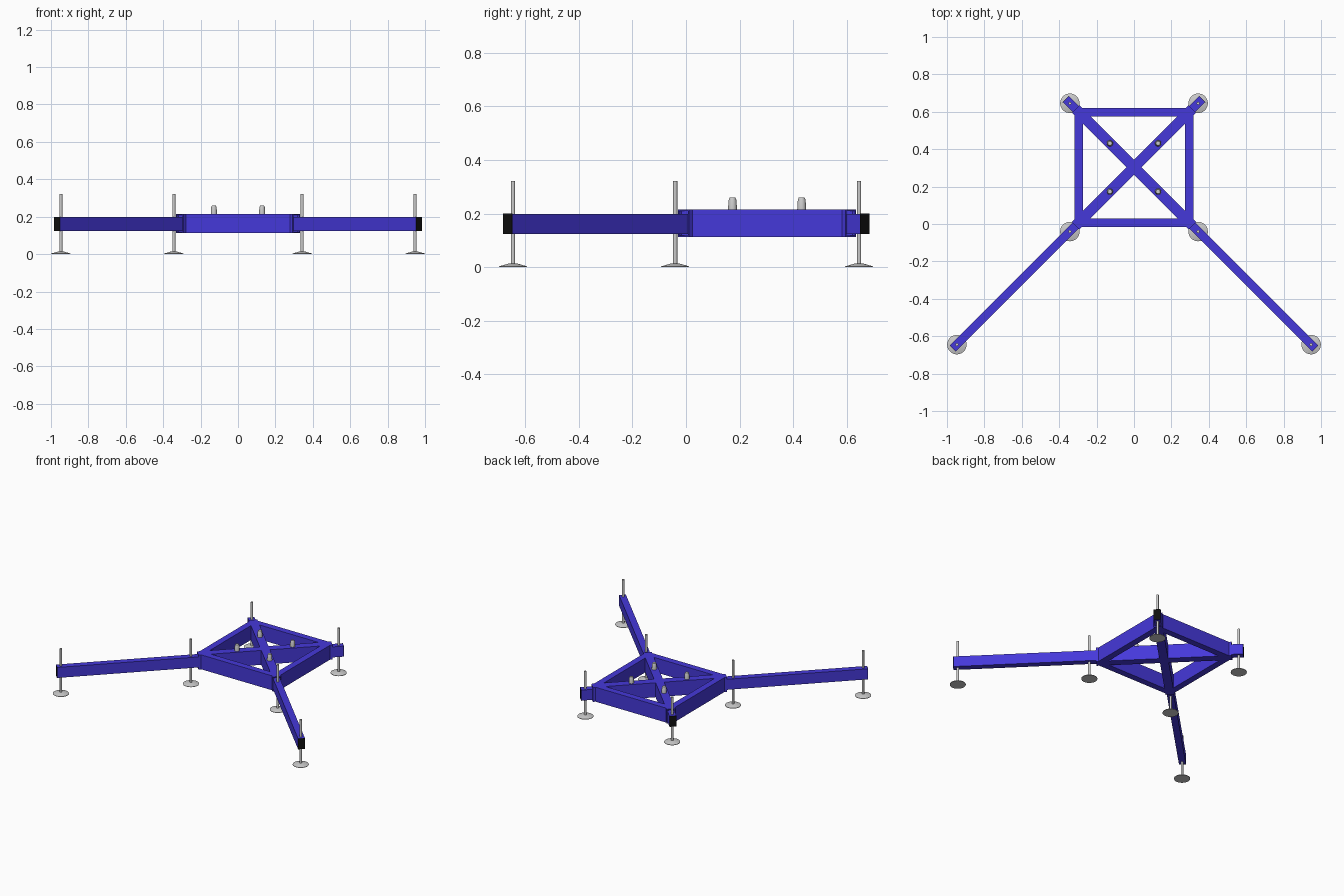
import bpy, bmesh
from math import radians, sqrt, pi, cos, sin
from mathutils import Matrix, Vector

if "Cube" in bpy.data.objects:
    bpy.data.objects.remove(bpy.data.objects["Cube"])

CY = 0.3025            # y of the frame centre
R2 = sqrt(2)


def material(name, rgb):
    m = bpy.data.materials.new(name)
    m.diffuse_color = (*rgb, 1)
    m.use_nodes = True
    m.node_tree.nodes["Principled BSDF"].inputs["Base Color"].default_value = m.diffuse_color
    return m


BLUE = material("blue_paint", (0.06, 0.04, 0.7))
BLACK = material("black_plastic", (0.005, 0.005, 0.005))


def add_object(name, bm, mat=None):
    bmesh.ops.recalc_face_normals(bm, faces=bm.faces)
    me = bpy.data.meshes.new(name)
    bm.to_mesh(me)
    bm.free()
    ob = bpy.data.objects.new(name, me)
    bpy.context.collection.objects.link(ob)
    if mat:
        me.materials.append(mat)
    return ob


def bar(name, angle, d0, d1, width, z0, z1, mat, offset=0.0):
    """Box running from d0 to d1 along a direction out of the frame centre."""
    bm = bmesh.new()
    bmesh.ops.create_cube(bm, size=1)
    bm.transform(Matrix.Translation((0, CY, 0)) @ Matrix.Rotation(angle, 4, 'Z')
                 @ Matrix.Translation(((d0 + d1) / 2, offset, (z0 + z1) / 2))
                 @ Matrix.Diagonal((d1 - d0, width, z1 - z0, 1)))
    return add_object(name, bm, mat)


def tube(name, angle, half, width, z0, z1, wall):
    """Open rectangular tube centred on the frame centre."""
    bm = bmesh.new()
    rings = []
    for x in (-half, half):
        for t in (0, wall):
            w = width / 2 - t
            rings.append([bm.verts.new((x, y, z)) for y, z in
                          ((-w, z0 + t), (w, z0 + t), (w, z1 - t), (-w, z1 - t))])
    for a, b in ((0, 2), (1, 3), (0, 1), (2, 3)):
        for i in range(4):
            j = (i + 1) % 4
            bm.faces.new((rings[a][i], rings[a][j], rings[b][j], rings[b][i]))
    bm.transform(Matrix.Translation((0, CY, 0)) @ Matrix.Rotation(angle, 4, 'Z'))
    return add_object(name, bm, BLUE)


def lathe(name, profile, x, y, steps=32):
    """Revolve an (r, z) profile about a vertical axis at x, y."""
    bm = bmesh.new()
    vs = [bm.verts.new((r, 0, z)) for r, z in profile]
    es = [bm.edges.new(p) for p in zip(vs, vs[1:])]
    bmesh.ops.spin(bm, geom=vs + es, cent=(0, 0, 0), axis=(0, 0, 1),
                   angle=2 * pi, steps=steps)
    bmesh.ops.remove_doubles(bm, verts=bm.verts, dist=1e-5)
    bm.transform(Matrix.Translation((x, y, 0)))
    ob = add_object(name, bm)
    bpy.ops.object.select_all(action='DESELECT')
    ob.select_set(True)
    bpy.context.view_layer.objects.active = ob
    bpy.ops.object.shade_smooth_by_angle(angle=radians(30))
    return ob


# Square outer frame
for i, side in enumerate(("right", "back", "left", "front")):
    bar(f"frame_beam_{side}", i * pi / 2 + pi / 2, -0.293, 0.293, 0.046,
        0.112, 0.215, BLUE, offset=-0.296)

# Crossed hollow tubes that receive the arms
for i in range(2):
    tube(f"cross_tube_{i + 1}", pi / 4 + i * pi / 2, 0.441, 0.057,
         0.112, 0.215, 0.006)

# Sliding arms with end caps: long at the front, short at the back
ARM_Z = (0.124, 0.199)
for name, deg, end in (("back_right", 45, 0.516), ("back_left", 135, 0.516),
                       ("front_left", 225, 1.369), ("front_right", 315, 1.369)):
    a = radians(deg)
    bar(f"arm_{name}", a, 0.25, end - 0.002, 0.045, *ARM_Z, BLUE)
    bar(f"arm_cap_{name}", a, end - 0.002, end, 0.046,
        ARM_Z[0] - 0.0005, ARM_Z[1] + 0.0005, BLACK)

# Levelling feet: flared pad and threaded rod in one turning
FOOT = ((0, 0), (0.052, 0), (0.052, 0.003), (0.018, 0.013),
        (0.008, 0.013), (0.008, 0.322), (0, 0.322))
for sx, side in ((-1, "left"), (1, "right")):
    for pos, x, y in (("outer_front", 0.947, -0.645),
                      ("inner_front", 0.343, -0.0405),
                      ("back", 0.343, 0.6455)):
        lathe(f"foot_{pos}_{side}", FOOT, sx * x, y)

# Locating pins on the cross
PIN = ((0, 0.205), (0.017, 0.205), (0.0165, 0.222), (0.0145, 0.25),
       (0.011, 0.259), (0, 0.259))
for sx, side in ((-1, "left"), (1, "right")):
    for sy, row in ((-1, "front"), (1, "back")):
        lathe(f"pin_{row}_{side}", PIN, sx * 0.129, CY + sy * 0.129, 24)
